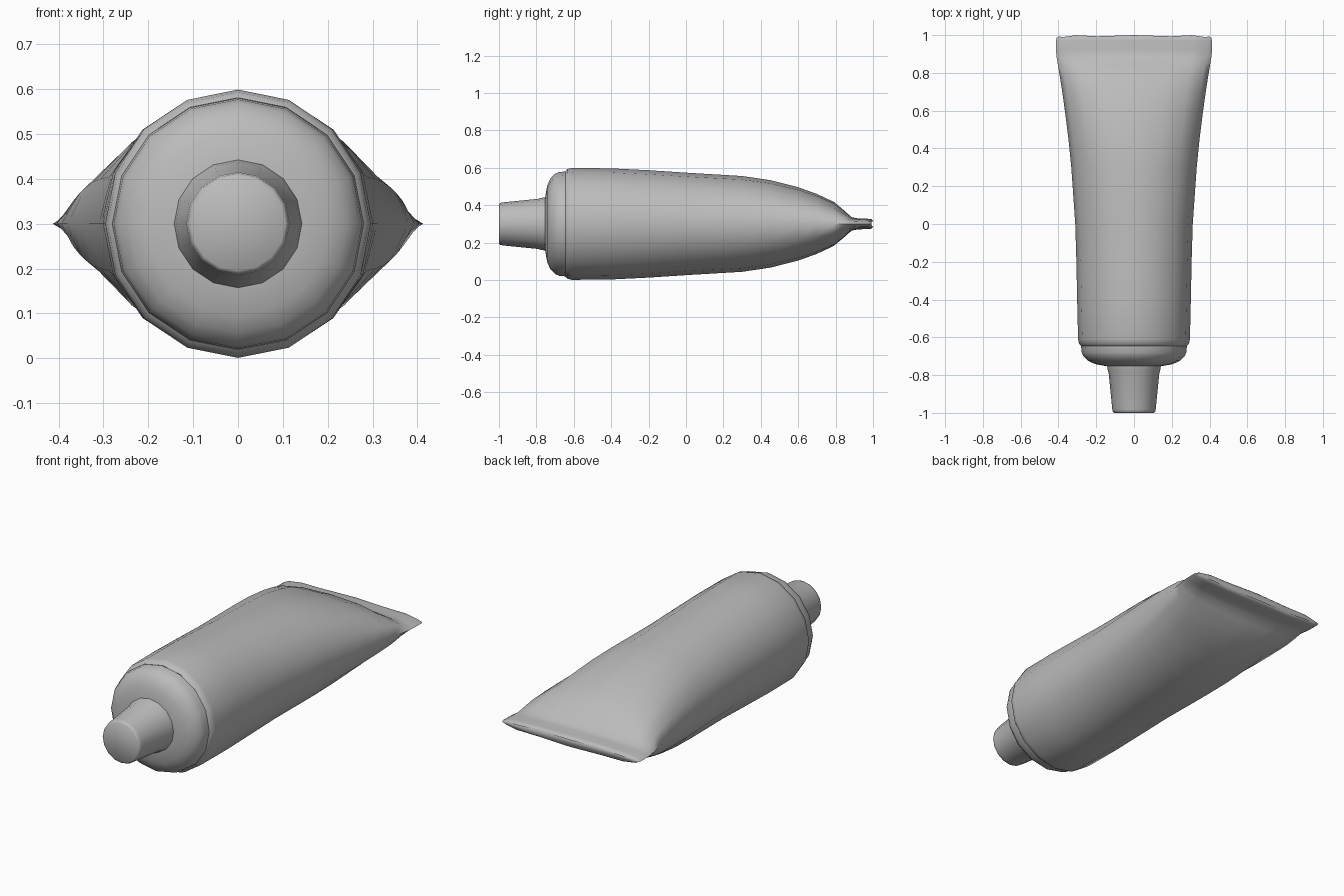
import bpy, bmesh, math

if "Cube" in bpy.data.objects:
    bpy.data.objects.remove(bpy.data.objects["Cube"])

SEG = 16
CZ = 0.3  # height of the tube axis

grey = bpy.data.materials.new("plain grey")
grey.diffuse_color = (0.5, 0.5, 0.5, 1)
grey.use_nodes = True
grey.node_tree.nodes["Principled BSDF"].inputs["Base Color"].default_value = grey.diffuse_color


def spow(v, p):
    return math.copysign(abs(v) ** p, v) if abs(v) > 1e-6 else 0.0


def loft(name, sections, cap_start, cap_end, angle):
    """Skin rings along y. Each section: y, half width, half height, squareness, ripple."""
    bm = bmesh.new()
    rings = []
    for y, w, h, p, ripple in sections:
        ring = []
        for i in range(SEG):
            a = 2 * math.pi * i / SEG
            x, z = w * spow(math.cos(a), p), h * spow(math.sin(a), p)
            wave = ripple * (math.cos(x * 42) - 1) / 2
            ring.append(bm.verts.new((x, y + wave, CZ + z)))
        rings.append(ring)
    for a, b in zip(rings, rings[1:]):
        for i in range(SEG):
            j = (i + 1) % SEG
            bm.faces.new((a[i], a[j], b[j], b[i]))
    if cap_start:
        bm.faces.new(rings[0])
    if cap_end:
        bm.faces.new(rings[-1])
    bmesh.ops.recalc_face_normals(bm, faces=bm.faces)
    mesh = bpy.data.meshes.new(name)
    bm.to_mesh(mesh)
    bm.free()
    mesh.materials.append(grey)
    obj = bpy.data.objects.new(name, mesh)
    bpy.context.collection.objects.link(obj)
    bpy.context.view_layer.objects.active = obj
    obj.select_set(True)
    bpy.ops.object.shade_smooth_by_angle(angle=math.radians(angle))
    obj.select_set(False)
    return obj


def round_sections(profile):
    return [(y, r, r, 1, 0) for y, r in profile]


# Squeezable body: round at the shoulder, flattening to a crimped, rippled end
loft("tube_body", [
    (-0.645, 0.280, 0.281, 1.00, 0),
    (-0.635, 0.291, 0.293, 1.00, 0),
    (-0.610, 0.296, 0.299, 1.00, 0),
    (-0.400, 0.301, 0.297, 1.00, 0),
    (-0.200, 0.305, 0.287, 1.00, 0),
    (0.000, 0.311, 0.274, 1.00, 0),
    (0.300, 0.332, 0.256, 0.98, 0),
    (0.450, 0.347, 0.234, 0.95, 0),
    (0.600, 0.366, 0.196, 0.92, 0),
    (0.700, 0.380, 0.160, 0.90, 0),
    (0.790, 0.394, 0.118, 0.88, 0),
    (0.850, 0.404, 0.068, 0.85, 0),
    (0.885, 0.410, 0.036, 0.80, 0),
    (0.920, 0.413, 0.029, 0.75, 0),
    (0.970, 0.413, 0.028, 0.75, 0),
    (0.992, 0.409, 0.025, 0.75, 0.010),
    (1.000, 0.398, 0.016, 0.75, 0.010),
], False, True, 60)

# Rounded shoulder between body and cap
loft("shoulder", round_sections([
    (-0.755, 0.120), (-0.752, 0.150), (-0.742, 0.205), (-0.725, 0.243),
    (-0.700, 0.268), (-0.680, 0.277), (-0.645, 0.2805),
]), True, False, 60)

# Tapered screw cap
loft("cap", round_sections([
    (-1.000, 0.105), (-0.994, 0.112), (-0.980, 0.115), (-0.790, 0.134),
    (-0.780, 0.138), (-0.750, 0.143),
]), True, True, 50)
